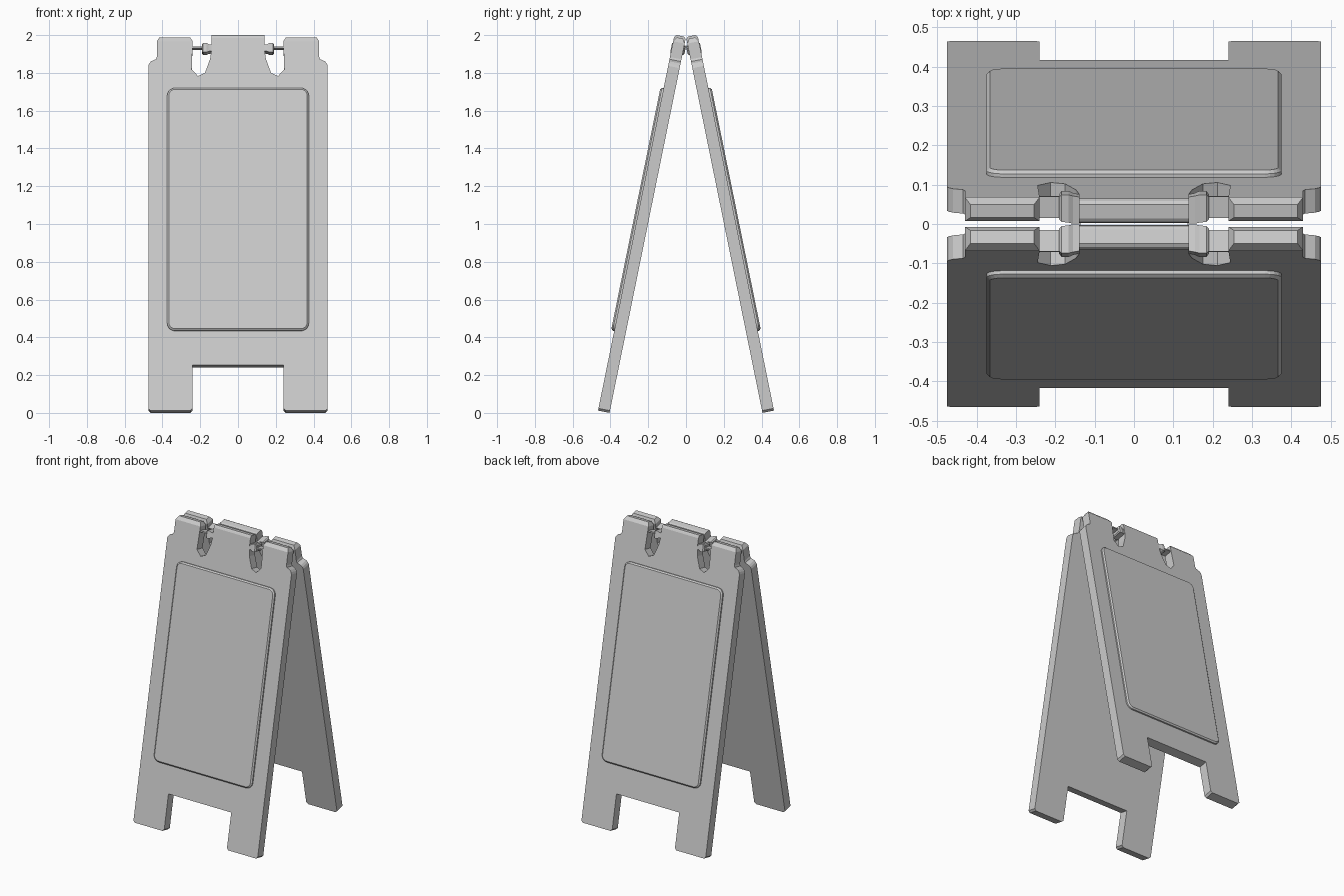
import bpy, bmesh
from math import sin, cos, pi, radians
from mathutils import Matrix

if "Cube" in bpy.data.objects:
    bpy.data.objects.remove(bpy.data.objects["Cube"])

TILT = radians(11.5)
T = 0.062  # board thickness
FRONT = Matrix.Translation((0, -0.405, 0)) @ Matrix.Rotation(-TILT, 4, 'X')
BACK = Matrix.Rotation(pi, 4, 'Z') @ FRONT


def loft(bm, rings):
    """Skin matching rings of (x, depth, height) points and cap both ends."""
    vs = [[bm.verts.new((x, -d, s)) for x, d, s in r] for r in rings]
    for a, b in zip(vs, vs[1:]):
        for i in range(len(a)):
            j = (i + 1) % len(a)
            bm.faces.new((a[i], a[j], b[j], b[i]))
    bm.faces.new(vs[0][::-1])
    bm.faces.new(vs[-1])


def finish(bm, name):
    """Place one copy on the front leaf and one on the rear leaf."""
    bmesh.ops.recalc_face_normals(bm, faces=bm.faces[:])
    me = bpy.data.meshes.new(name)
    bm.to_mesh(me)
    bm.free()
    for side, mat in (("front", FRONT), ("rear", BACK)):
        ob = bpy.data.objects.new(f"{side}_{name}", me)
        bpy.context.collection.objects.link(ob)
        ob.matrix_world = mat
    return me


def rounded_rect(hx, s0, s1, r, d, n=5):
    pts = []
    for cx, cs, a0 in ((hx - r, s1 - r, 0), (-hx + r, s1 - r, 90),
                       (-hx + r, s0 + r, 180), (hx - r, s0 + r, 270)):
        for i in range(n + 1):
            a = radians(a0 + 90 * i / n)
            pts.append((cx + r * cos(a), d, cs + r * sin(a)))
    return pts


# Board: outline with legs, shoulders, top blocks and hinge notches
half = [(0.24, 0.245), (0.24, 0.012), (0.252, 0.0), (0.463, 0.0), (0.475, 0.012),
        (0.475, 1.862), (0.47, 1.875), (0.46, 1.887), (0.435, 1.898),
        (0.43, 1.91), (0.43, 1.995), (0.24, 1.995), (0.245, 1.844),
        (0.212, 1.807), (0.175, 1.824), (0.148, 1.899), (0.14, 1.95)]
outline = half + [(-x, s) for x, s in reversed(half)]
bm = bmesh.new()
loft(bm, [[(x, d, s) for x, s in outline] for d in (0, T)])
# Tapered caps on the two outer top blocks
bm.faces.ensure_lookup_table()
tops = [f for f in bm.faces if abs(f.calc_center_median().z - 1.995) < 0.001
        and len(f.verts) == 4]
bmesh.ops.recalc_face_normals(bm, faces=bm.faces[:])
bmesh.ops.inset_individual(bm, faces=tops, thickness=0.02)
for f in tops:
    for v in f.verts:
        v.co.z += 0.024
finish(bm, "board")

# Raised poster panel with bevelled rim
bm = bmesh.new()
loft(bm, [rounded_rect(0.375, 0.43, 1.741, 0.042, T - 0.005),
          rounded_rect(0.375, 0.43, 1.741, 0.042, T + 0.009),
          rounded_rect(0.366, 0.439, 1.732, 0.033, T + 0.017)])
finish(bm, "poster_panel")

# Rounded middle hinge block
profile = [(0, 1.95), (0, 2.018), (0.004, 2.026), (0.014, 2.031), (0.05, 2.031),
           (0.058, 2.025), (T, 2.014), (T, 1.95)]
bm = bmesh.new()
loft(bm, [[(x, d, s) for d, s in profile] for x in (-0.14, 0.14)])
me = finish(bm, "hinge_block")

# Collars and thin hinge webs each side of the middle block
collars, webs = bmesh.new(), bmesh.new()


def rect(x, d0, d1, s0, s1):
    return [(x, d0, s0), (x, d1, s0), (x, d1, s1), (x, d0, s1)]


for k in (-1, 1):
    loft(collars, [rect(k * 0.135, -0.010, 0.058, 1.944, 1.976),
                   rect(k * 0.155, -0.010, 0.062, 1.941, 1.979),
                   rect(k * 0.166, -0.006, 0.066, 1.935, 1.985),
                   rect(k * 0.184, -0.004, 0.066, 1.935, 1.985),
                   rect(k * 0.191, 0.002, 0.058, 1.941, 1.979)])
    loft(webs, [rect(k * x, 0.002, 0.058, 1.959, 1.967) for x in (0.18, 0.245)])
finish(collars, "hinge_collars")
finish(webs, "hinge_webs")
